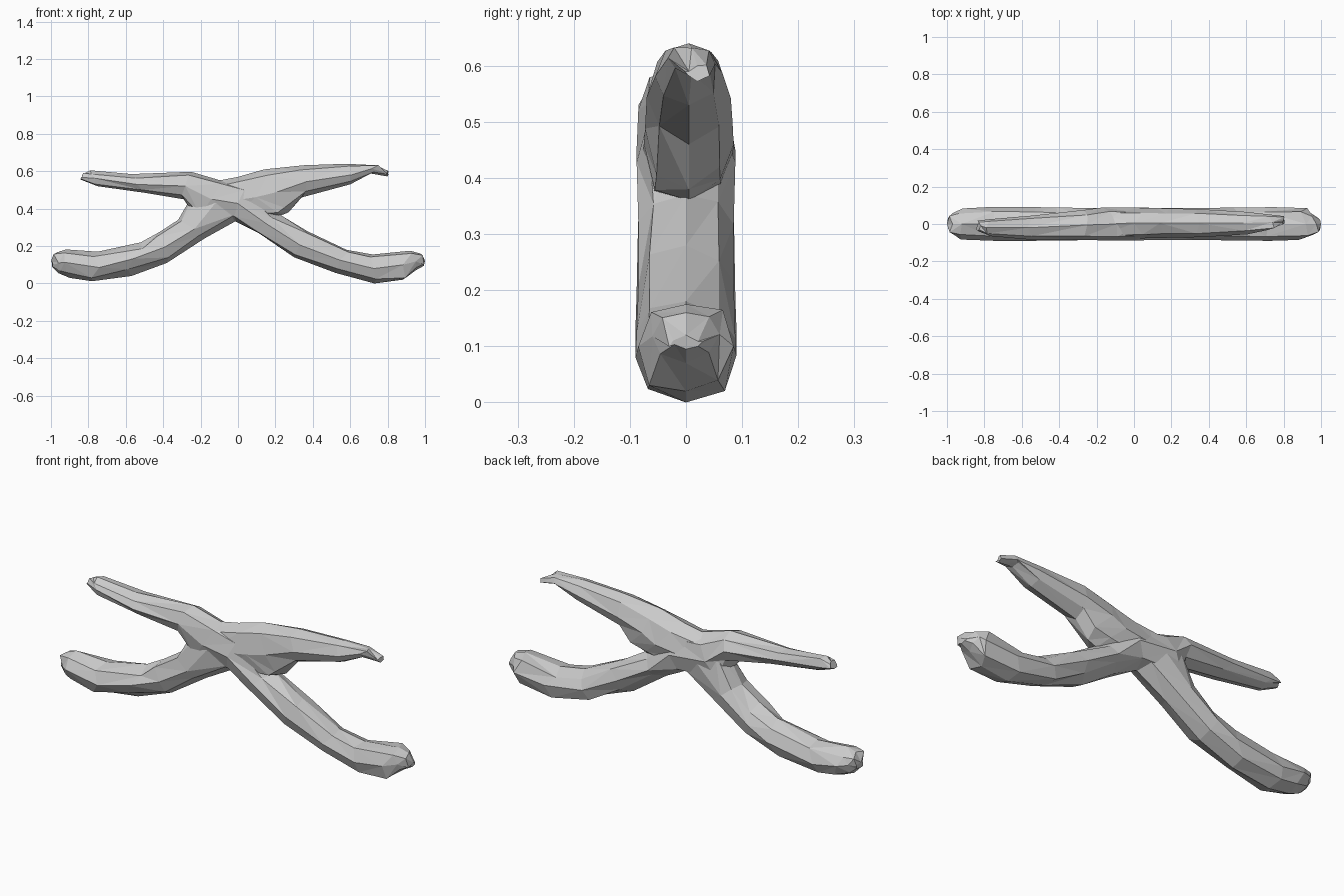
import bpy, bmesh, math, random
from mathutils import Vector

if "Cube" in bpy.data.objects:
    bpy.data.objects.remove(bpy.data.objects["Cube"])

random.seed(4)
SIDES = 8


def limb(name, sections):
    """Loft rough octagonal rings; section = top x,z, bottom x,z, y centre, y half-width."""
    bm = bmesh.new()
    rings = []
    for tx, tz, bx, bz, yc, w in sections:
        top, bot = Vector((tx, yc, tz)), Vector((bx, yc, bz))
        mid, half = (top + bot) / 2, (top - bot) / 2
        ring = []
        for i in range(SIDES):
            a = 2 * math.pi * i / SIDES
            r = 1.0 if i % 2 == 0 else random.uniform(0.94, 1.1)
            p = mid + half * math.cos(a) * r + Vector((0, w * math.sin(a) * r, 0))
            if i % 4:
                p += Vector((random.uniform(-.03, .03) * min(1, w / .09), 0,
                             random.uniform(-.008, .008)))
                p.x = max(-0.995, min(0.995, p.x))
            ring.append(bm.verts.new(p))
        rings.append(ring)
    for a, b in zip(rings, rings[1:]):
        for i in range(SIDES):
            j = (i + 1) % SIDES
            q = [a[i], a[j], b[j], b[i]]
            # alternate diagonals for an irregular faceted bark surface
            k = random.randint(0, 1)
            bm.faces.new((q[k], q[k + 1], q[k + 2]))
            bm.faces.new((q[k], q[k + 2], q[(k + 3) % 4]))
    bm.faces.new(rings[0])
    bm.faces.new(rings[-1])
    bmesh.ops.recalc_face_normals(bm, faces=bm.faces)
    me = bpy.data.meshes.new(name)
    bm.to_mesh(me)
    bm.free()
    ob = bpy.data.objects.new(name, me)
    bpy.context.collection.objects.link(ob)
    return ob


# Branch running from the upper left tip down to the lower right foot
driftwood = limb("crossed_branch", [
    (-.82, .59, -.84, .555, -.01, .028),
    (-.79, .605, -.75, .52, -.02, .045),
    (-.57, .585, -.50, .485, -.02, .065),
    (-.25, .597, -.29, .45, -.005, .08),
    (-.09, .55, -.22, .34, 0, .088),
    (.05, .53, -.01, .33, 0, .088),
    (.22, .37, .11, .27, 0, .085),
    (.37, .28, .30, .14, 0, .085),
    (.58, .18, .52, .057, 0, .088),
    (.72, .155, .73, .0, 0, .09),
    (.92, .175, .88, .02, 0, .085),
    (.975, .16, .95, .07, 0, .06),
    (1.0, .12, .995, .095, 0, .03)])

# Branch running from the lower left foot up to the upper right tip
second = limb("rear_branch", [
    (-1.0, .12, -.995, .09, 0, .03),
    (-.97, .165, -.96, .055, 0, .06),
    (-.92, .182, -.90, .03, 0, .083),
    (-.75, .17, -.78, .012, 0, .09),
    (-.52, .22, -.57, .04, 0, .09),
    (-.42, .275, -.38, .11, 0, .088),
    (-.32, .34, -.18, .24, 0, .086),
    (-.21, .53, 0, .34, 0, .082),
    (0, .57, .22, .36, .005, .08),
    (.14, .61, .27, .38, .005, .078),
    (.35, .632, .34, .46, .005, .075),
    (.58, .64, .60, .53, .005, .06),
    (.74, .632, .71, .588, .01, .042),
    (.80, .60, .80, .572, .02, .022)])

# Fuse both branches at the crossing
mod = driftwood.modifiers.new("fuse", 'BOOLEAN')
mod.operation = 'UNION'
mod.solver = 'EXACT'
mod.object = second
bpy.context.view_layer.objects.active = driftwood
driftwood.select_set(True)
bpy.ops.object.modifier_apply(modifier="fuse")
bpy.data.objects.remove(second)

# Rest on the ground
low = min(v.co.z for v in driftwood.data.vertices)
for v in driftwood.data.vertices:
    v.co.z -= low
